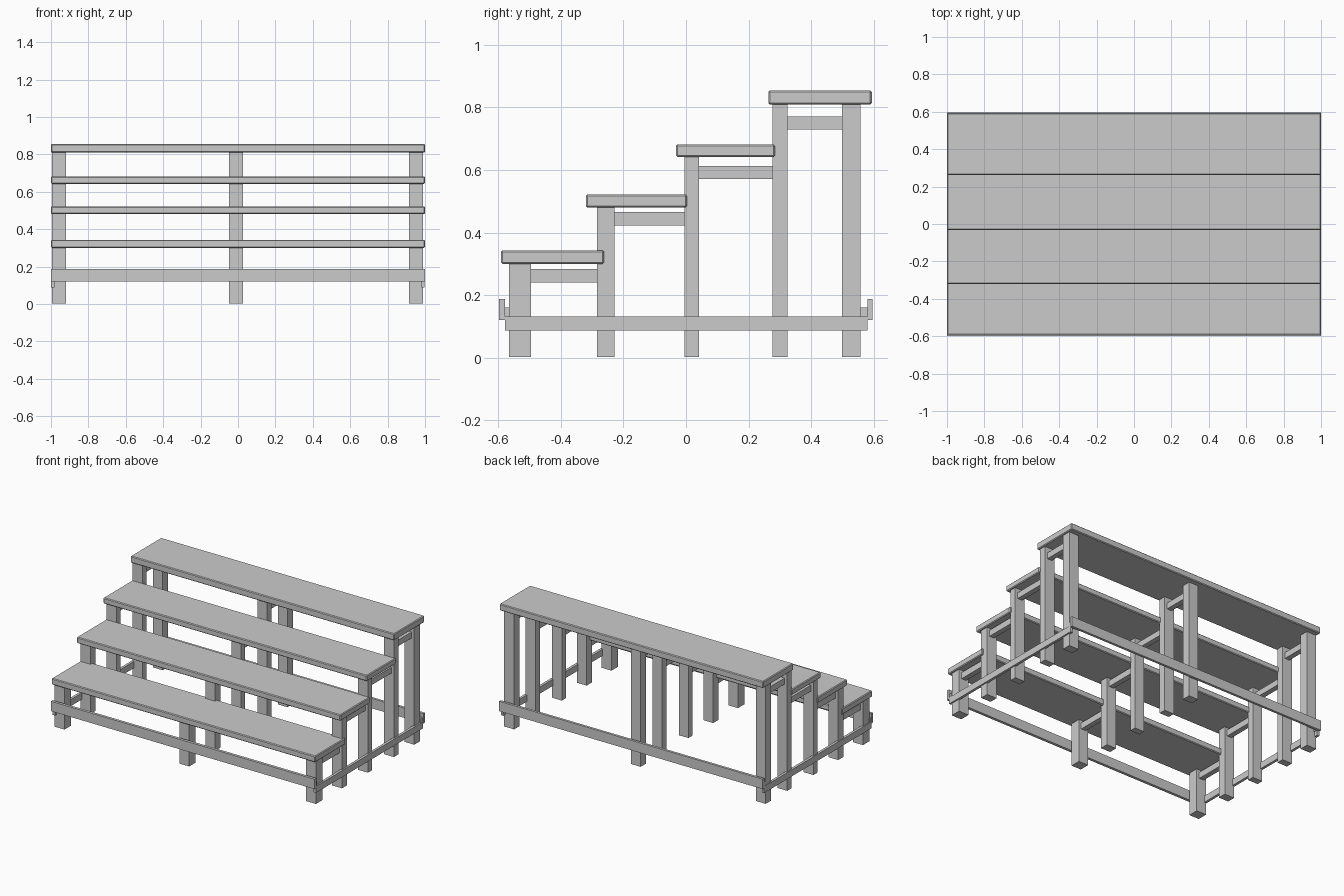
import bpy, bmesh
from mathutils import Vector

if "Cube" in bpy.data.objects:
    bpy.data.objects.remove(bpy.data.objects["Cube"])

grey = bpy.data.materials.new("light grey")
grey.diffuse_color = (0.6, 0.6, 0.6, 1)
grey.use_nodes = True
grey.node_tree.nodes["Principled BSDF"].inputs["Base Color"].default_value = grey.diffuse_color


def box(name, x, y, z, bevel=0.0):
    """Box spanning the given (min, max) ranges."""
    bm = bmesh.new()
    bmesh.ops.create_cube(bm, size=1)
    for v in bm.verts:
        v.co = Vector([(r[0] + r[1]) / 2 + c * (r[1] - r[0])
                       for c, r in zip(v.co, (x, y, z))])
    me = bpy.data.meshes.new(name)
    bm.to_mesh(me)
    bm.free()
    me.materials.append(grey)
    ob = bpy.data.objects.new(name, me)
    bpy.context.collection.objects.link(ob)
    if bevel:
        mod = ob.modifiers.new("soft edge", 'BEVEL')
        mod.width = bevel
        mod.segments = 1
    return ob


# Stepped planks: y range, z range
planks = [((-0.592, -0.262), (0.300, 0.343)),
          ((-0.320, 0.003), (0.480, 0.522)),
          ((-0.032, 0.284), (0.642, 0.682)),
          ((0.263, 0.594), (0.809, 0.855))]
for y, z in planks:
    box("plank", (-1, 1), y, z, 0.005)

# Posts: y range, top height
posts = [((-0.566, -0.496), 0.301), ((-0.285, -0.228), 0.481),
         ((-0.004, 0.041), 0.643), ((0.277, 0.325), 0.810),
         ((0.498, 0.558), 0.810)]
# Short braces under each plank
braces = [(0.240, 0.283), (0.423, 0.466), (0.572, 0.613), (0.729, 0.771)]

# Three frames of posts and braces across the width
for x0, x1 in ((-0.995, -0.920), (-0.047, 0.026), (0.913, 0.988)):
    for y, top in posts:
        box("post", (x0, x1), y, (0.003, top))
    xc = (x0 + x1) / 2
    for z, a, b in zip(braces, posts, posts[1:]):
        box("brace", (xc - 0.018, xc + 0.018),
            (a[0][1] - 0.005, b[0][0] + 0.005), z)

# Low side rails
box("side_rail_left", (-1.0, -0.982), (-0.579, 0.581), (0.087, 0.132))
box("side_rail_right", (0.980, 0.998), (-0.579, 0.581), (0.087, 0.132))

# Low front and back rails, with spacers where they meet the end posts
for name, y, gap in (("front_rail", (-0.598, -0.579), (-0.580, -0.564)),
                     ("back_rail", (0.580, 0.597), (0.556, 0.582))):
    box(name, (-1, 1), y, (0.120, 0.188))
    for x in ((-0.998, -0.975), (0.970, 0.993)):
        box("rail_spacer", x, gap, (0.120, 0.160))
